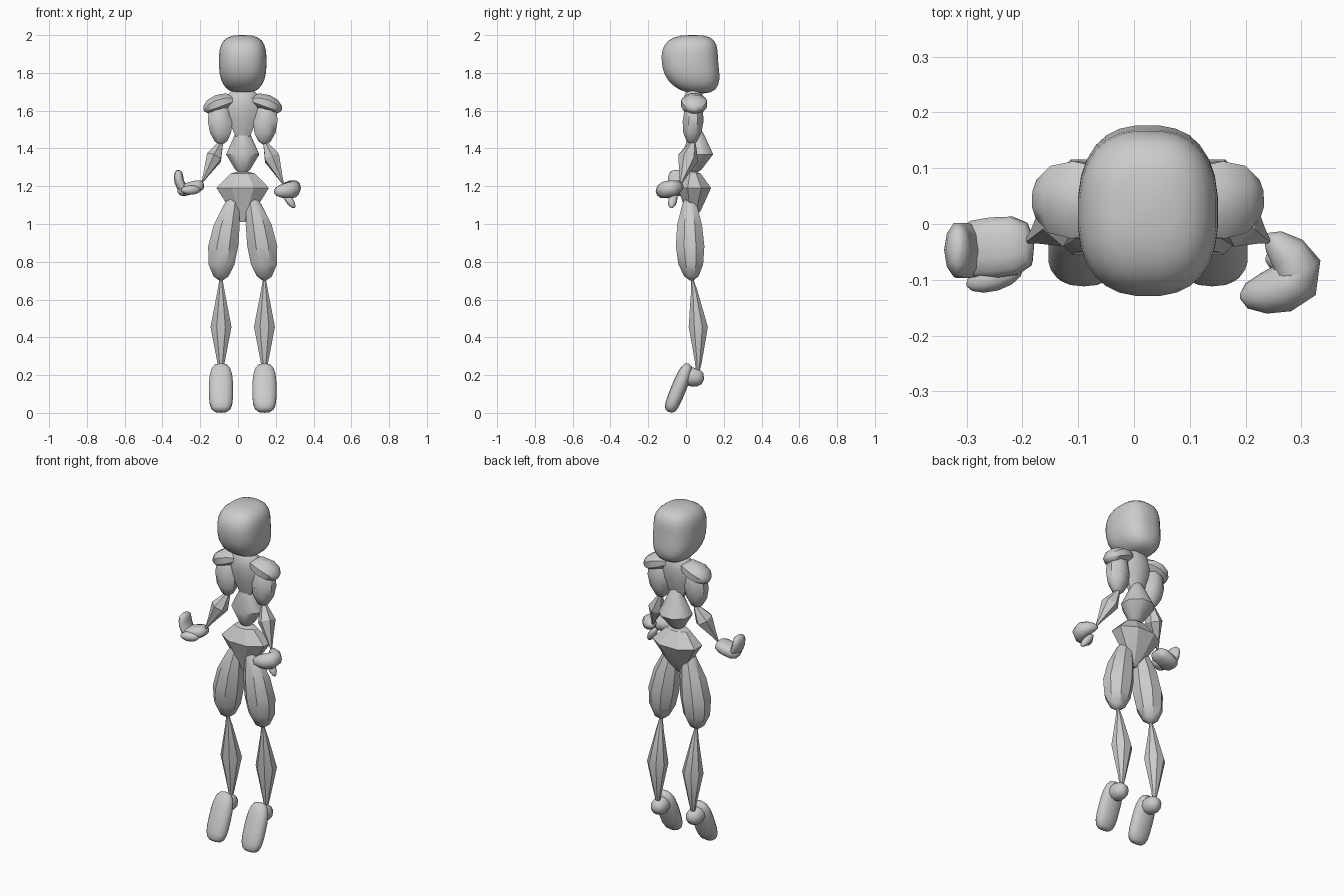
import bpy, bmesh, math
from mathutils import Vector

cube = bpy.data.objects.get("Cube")
if cube:
    bpy.data.objects.remove(cube, do_unlink=True)

grey = bpy.data.materials.new("plain grey")
grey.use_nodes = True
grey.diffuse_color = (0.6, 0.6, 0.6, 1)
grey.node_tree.nodes["Principled BSDF"].inputs["Base Color"].default_value = grey.diffuse_color

MID = 0.025  # x of the body's middle plane
ACROSS, DEEP, UP = Vector((1, 0, 0)), Vector((0, 1, 0)), Vector((0, 0, 1))


def superellipse(angle, power):
    """Point on a unit superellipse; a higher power is boxier."""
    c, s = math.cos(angle), math.sin(angle)
    return (math.copysign(abs(c) ** (2 / power), c),
            math.copysign(abs(s) ** (2 / power), s))


def swell(name, start, end, width, depth, peak=0.5, fullness=2.0, bend=(0, 0, 0),
          steps=6, sides=8, power=2.0, follow=None, mirrored=False, crease=40):
    """Closed swelling form from start to end, thickest at the peak fraction.
    Fullness one gives a spindle, two an ellipsoid, more a block.
    Rings lie level, or cross the path with their width along the follow axis."""
    start, end, bend = Vector(start), Vector(end), Vector(bend)
    bm = bmesh.new()
    loops = []
    for i in range(steps + 1):
        s = (1 - math.cos(math.pi * i / steps)) / 2
        t = s ** (math.log(peak) / math.log(0.5))
        centre = start.lerp(end, t) + bend * (4 * t * (1 - t))
        size = max(0.1, (1 - abs(2 * s - 1) ** fullness) ** (1 / fullness))
        u, v = ACROSS, DEEP
        if follow:
            tangent = (end - start + bend * (4 - 8 * t)).normalized()
            u = (follow - tangent * follow.dot(tangent)).normalized()
            v = tangent.cross(u)
        loop = []
        for k in range(sides):
            a, b = superellipse(2 * math.pi * (k + 0.5) / sides, power)
            p = centre + u * (a * width * size) + v * (b * depth * size)
            if mirrored:
                p.x = 2 * MID - p.x
            loop.append(bm.verts.new(p))
        loops.append(loop)
    for low, high in zip(loops, loops[1:]):
        for k in range(sides):
            j = (k + 1) % sides
            bm.faces.new((low[k], low[j], high[j], high[k]))
    bm.faces.new(loops[0])
    bm.faces.new(loops[-1])
    bmesh.ops.recalc_face_normals(bm, faces=bm.faces[:])
    mesh = bpy.data.meshes.new(name)
    bm.to_mesh(mesh)
    bm.free()
    mesh.materials.append(grey)
    obj = bpy.data.objects.new(name, mesh)
    bpy.context.collection.objects.link(obj)
    bpy.ops.object.select_all(action="DESELECT")
    obj.select_set(True)
    bpy.context.view_layer.objects.active = obj
    bpy.ops.object.shade_smooth_by_angle(angle=math.radians(crease))


def pair(name, *shape, **options):
    swell("left_" + name, *shape, **options)
    swell("right_" + name, *shape, mirrored=True, **options)


# Head: rounded block with the chin set back
swell("head", (MID, 0.07, 1.69), (MID, 0.035, 2), width=0.126, depth=0.15, peak=0.55,
      fullness=3, bend=DEEP * -0.03, steps=14, sides=28, power=2.5, crease=60)

# Torso: chest over flared ribs that pinch in at the waist
swell("chest", (MID, 0.04, 1.4), (MID, 0.04, 1.73), width=0.1, depth=0.06, peak=0.7, crease=45)
swell("ribs", (MID, 0.03, 1.57), (MID, 0.035, 1.26), width=0.095, depth=0.09, peak=0.65,
      fullness=1.3, bend=DEEP * 0.03, steps=4, crease=45)

# Pelvis: faceted wedge hanging from the waist
swell("pelvis", (MID, 0.035, 1.28), (MID, 0.025, 1.01), width=0.15, depth=0.095, peak=0.33,
      fullness=1.3, bend=DEEP * 0.015, steps=4, crease=25)

# Shoulders and upper arms
pair("shoulder", (0.04, 0.04, 1.66), (0.23, 0.045, 1.6), width=0.075, depth=0.05, peak=0.6,
     bend=UP * 0.015, follow=DEEP)
pair("upper_arm", (0.15, 0.045, 1.67), (0.14, 0.03, 1.42), width=0.07, depth=0.06, crease=45)

# Forearms: spindles running down to thin wrists
wrists = {"left": (0.24, -0.03, 1.21), "right": (-0.19, -0.03, 1.22)}
for side, wrist in wrists.items():
    elbow_x = 0.14 if side == "left" else -0.085
    swell(side + "_forearm", (elbow_x, 0.04, 1.44), wrist, width=0.046, depth=0.055, peak=0.4,
          fullness=1.1, steps=4, sides=6, follow=ACROSS, crease=30)

# Left hand: cupped mitten with a small thumb below
swell("left_hand", (0.235, -0.02, 1.2), (0.19, -0.13, 1.17), width=0.046, depth=0.045, peak=0.55,
      fullness=2.5, bend=(0.08, -0.02, 0), steps=8, sides=10, follow=UP, crease=60)
swell("left_thumb", (0.24, -0.06, 1.17), (0.3, -0.08, 1.085), width=0.025, depth=0.022,
      follow=DEEP, crease=60)

# Right hand: flat palm, fingers curled upward, thumb along the front
swell("right_palm", (-0.18, -0.035, 1.21), (-0.32, -0.05, 1.17), width=0.056, depth=0.034,
      fullness=3, sides=12, power=2.6, follow=DEEP, crease=50)
swell("right_fingers", (-0.27, -0.05, 1.16), (-0.31, -0.045, 1.285), width=0.052, depth=0.026,
      fullness=3, bend=ACROSS * -0.02, steps=8, sides=10, follow=DEEP, crease=60)
swell("right_thumb", (-0.2, -0.08, 1.18), (-0.3, -0.11, 1.18), width=0.027, depth=0.027,
      follow=UP, crease=60)

# Thighs: lean outward, fullest above the pointed knee
pair("thigh", (0.06, 0.02, 1.18), (0.14, 0.03, 0.7), width=0.086, depth=0.082, peak=0.62,
     bend=(0.02, -0.005, 0))

# Shins: long spindles
pair("shin", (0.14, 0.03, 0.72), (0.14, 0.06, 0.19), width=0.06, depth=0.055,
     fullness=1.1, bend=DEEP * 0.02, steps=4, crease=35)

# Feet: hanging soles with the heel behind the ankle
pair("foot", (0.14, -0.09, 0.005), (0.14, 0.015, 0.26), width=0.065, depth=0.04, peak=0.45,
     fullness=3, steps=10, sides=14, power=2.3, follow=ACROSS, crease=60)
pair("heel", (0.14, -0.03, 0.2), (0.14, 0.095, 0.18), width=0.048, depth=0.05,
     fullness=2.5, sides=10, follow=ACROSS, crease=60)
